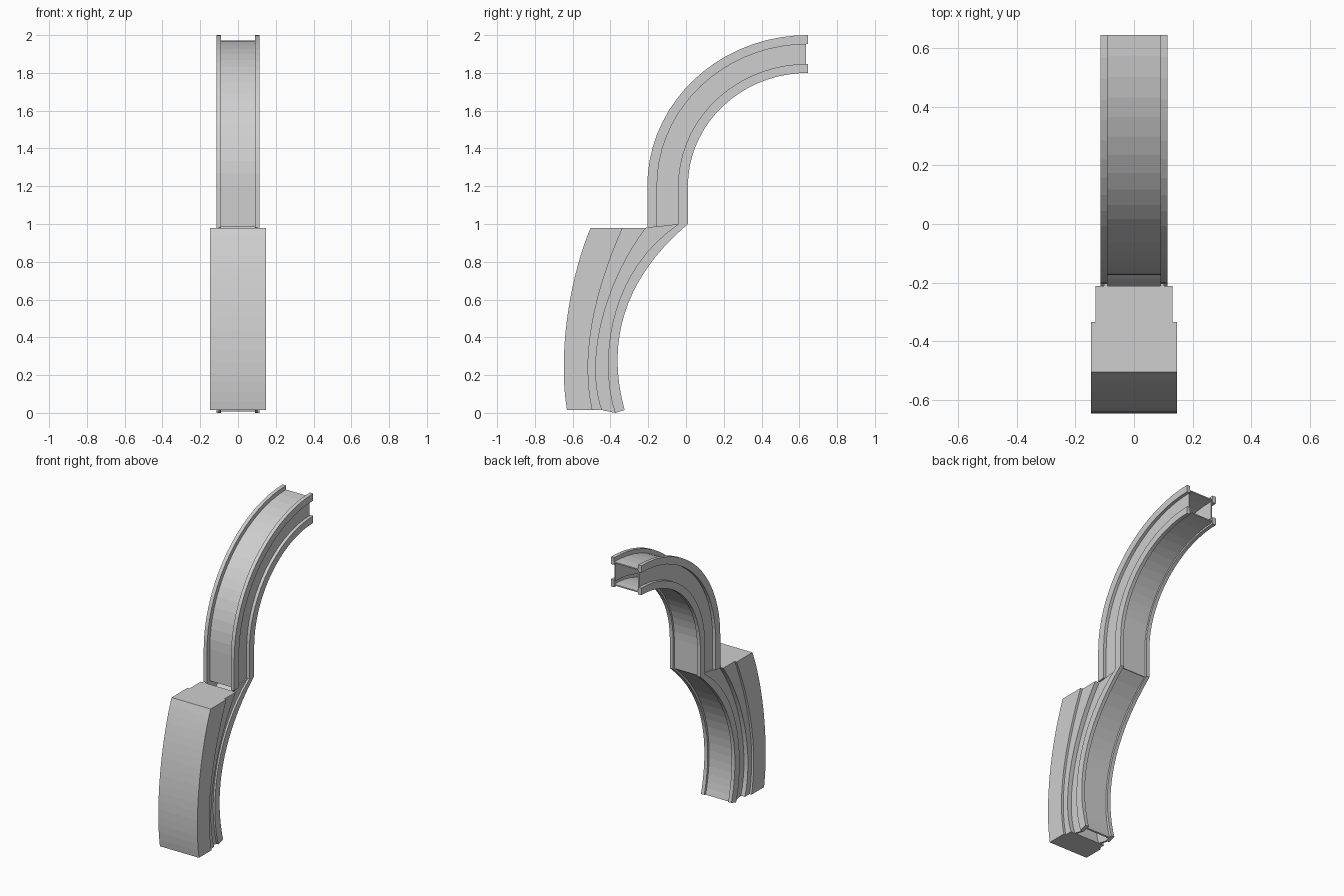
import bpy, bmesh, math

cube = bpy.data.objects.get("Cube")
if cube:
    bpy.data.objects.remove(cube, do_unlink=True)

grey = bpy.data.materials.new("plain grey")
grey.use_nodes = True
grey.diffuse_color = (0.62, 0.62, 0.62, 1)
bsdf = next(n for n in grey.node_tree.nodes if n.type == 'BSDF_PRINCIPLED')
bsdf.inputs["Base Color"].default_value = grey.diffuse_color

STEPS = 18
HALF = 0.115   # outer half width of the rims
WEB = 0.09     # half width between the rims


def through(*pts):
    """Smooth curve through four (y, z) points."""
    curve = []
    for i in range(STEPS + 1):
        u = 3 * i / STEPS
        y = z = 0
        for j, p in enumerate(pts):
            w = math.prod((u - k) / (j - k) for k in range(4) if k != j)
            y += w * p[0]
            z += w * p[1]
        curve.append((y, z))
    return curve


def blend(a, b, f):
    return [(p[0] + (q[0] - p[0]) * f, p[1] + (q[1] - p[1]) * f) for p, q in zip(a, b)]


def arm_curve(f, end=0.645):
    """Upright then quarter bend; f runs from the outer edge to the inner edge."""
    y0 = -0.205 + 0.215 * f
    top = 2.0 - 0.2 * f
    pts = [(y0, 0.98 + 0.02 * f)]
    for i in range(STEPS + 1):
        a = math.pi / 2 * i / STEPS
        pts.append((end - (end - y0) * math.cos(a), 1.2 + (top - 1.2) * math.sin(a)))
    return pts


def band(name, a, b, x0, x1):
    """Solid strip between two curves, spanning x0 to x1."""
    bm = bmesh.new()
    rows = []
    for p, q in zip(a, b):
        rows.append([bm.verts.new((x, *c)) for x, c in ((x0, p), (x1, p), (x1, q), (x0, q))])
    for r, s in zip(rows, rows[1:]):
        for i in range(4):
            j = (i + 1) % 4
            bm.faces.new((r[i], r[j], s[j], s[i]))
    bm.faces.new(rows[0])
    bm.faces.new(rows[-1])
    bmesh.ops.recalc_face_normals(bm, faces=bm.faces)
    mesh = bpy.data.meshes.new(name)
    bm.to_mesh(mesh)
    bm.free()
    mesh.materials.append(grey)
    obj = bpy.data.objects.new(name, mesh)
    bpy.context.collection.objects.link(obj)


def pair(name, a, b, x0, x1):
    band("left_" + name, a, b, x0, x1)
    band("right_" + name, a, b, -x1, -x0)


# Upper arm: hollow box with raised rims along its four edges
pair("arm_outer_rim", arm_curve(0), arm_curve(0.24), WEB, HALF)
pair("arm_inner_rim", arm_curve(0.76), arm_curve(1), WEB, HALF)
pair("arm_side", arm_curve(0.2, 0.636), arm_curve(0.8, 0.636), WEB - 0.006, WEB + 0.004)
band("arm_front_panel", arm_curve(0.14), arm_curve(0.18), -WEB, WEB)
band("arm_back_panel", arm_curve(0.90), arm_curve(0.94), -WEB, WEB)

# Lower leg curves, from the front to the back
front = through((-0.63, 0.015), (-0.645, 0.33), (-0.60, 0.67), (-0.505, 0.98))
step = through((-0.495, 0.015), (-0.514, 0.34), (-0.45, 0.67), (-0.335, 0.98))
seam = through((-0.445, 0.015), (-0.474, 0.32), (-0.39, 0.66), (-0.212, 0.98))
rim = through((-0.375, 0), (-0.412, 0.3), (-0.322, 0.67), (-0.04, 1.0))
back = through((-0.325, 0.015), (-0.362, 0.3), (-0.28, 0.64), (0.01, 1.0))

# Lower leg: solid stepped front with a hollow rimmed back
band("leg_front_block", front, step, -0.147, 0.147)
band("leg_middle_band", step, seam, -0.132, 0.132)
pair("leg_side", seam, rim, WEB, WEB + 0.012)
pair("leg_back_rim", rim, back, WEB, HALF)
band("leg_back_panel", blend(rim, back, 0.5), blend(rim, back, 0.7), -WEB, WEB)
